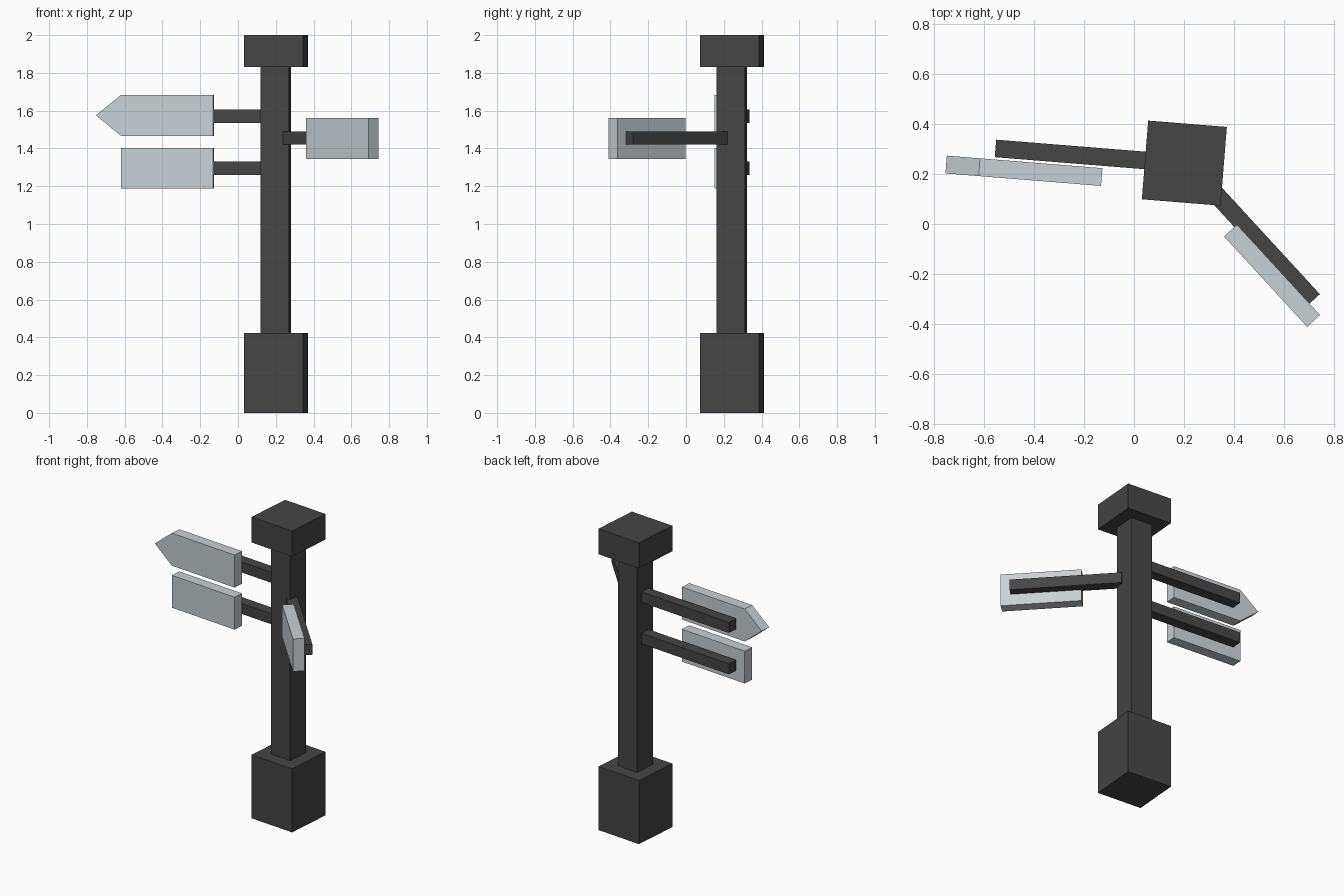
import bpy, bmesh, math
from mathutils import Matrix, Vector

if "Cube" in bpy.data.objects:
    bpy.data.objects.remove(bpy.data.objects["Cube"])


def material(name, rgb):
    m = bpy.data.materials.new(name)
    m.diffuse_color = (*rgb, 1.0)
    m.use_nodes = True
    m.node_tree.nodes["Principled BSDF"].inputs["Base Color"].default_value = m.diffuse_color
    return m


DARK = material("charcoal", (0.06, 0.06, 0.06))
PALE = material("pale_grey", (0.58, 0.64, 0.67))


def plate(name, outline, depth, center, angle, mat):
    """Extrude an (x, z) outline along y, then turn it about z."""
    bm = bmesh.new()
    face = bm.faces.new([bm.verts.new((x, -depth / 2, z)) for x, z in outline])
    ext = bmesh.ops.extrude_face_region(bm, geom=[face])
    verts = [v for v in ext["geom"] if isinstance(v, bmesh.types.BMVert)]
    bmesh.ops.translate(bm, verts=verts, vec=(0, depth, 0))
    bmesh.ops.recalc_face_normals(bm, faces=bm.faces)
    bm.transform(Matrix.Translation(Vector(center)) @ Matrix.Rotation(math.radians(angle), 4, "Z"))
    mesh = bpy.data.meshes.new(name)
    bm.to_mesh(mesh)
    bm.free()
    mesh.materials.append(mat)
    obj = bpy.data.objects.new(name, mesh)
    bpy.context.collection.objects.link(obj)
    return obj


def box(name, length, depth, z0, z1, xy, angle, mat):
    h = (z1 - z0) / 2
    l = length / 2
    return plate(name, [(-l, -h), (l, -h), (l, h), (-l, h)], depth,
                 (xy[0], xy[1], (z0 + z1) / 2), angle, mat)


TURN, RIGHT = -4.6, -47.4
POST = (0.201, 0.243)

# Post with square base and cap
box("base", 0.315, 0.315, 0.0, 0.422, POST, TURN, DARK)
box("post", 0.15, 0.15, 0.42, 1.832, POST, TURN, DARK)
box("cap", 0.315, 0.315, 1.83, 2.0, POST, TURN, DARK)

# Arms
box("upper_left_arm", 0.69, 0.07, 1.535, 1.605, (-0.209, 0.274), TURN, DARK)
box("lower_left_arm", 0.69, 0.07, 1.26, 1.33, (-0.209, 0.274), TURN, DARK)
box("right_arm", 0.68, 0.07, 1.42, 1.49, (0.486, -0.0535), RIGHT, DARK)

# Sign boards: one pointed, two rectangular
plate("pointed_sign",
      [(-0.378, 0), (-0.245, -0.108), (0.245, -0.108), (0.245, 0.108), (-0.245, 0.108)],
      0.071, (-0.373, 0.207, 1.575), TURN, PALE)
box("lower_left_sign", 0.49, 0.071, 1.188, 1.403, (-0.373, 0.207), TURN, PALE)
box("right_sign", 0.49, 0.07, 1.345, 1.561, (0.551, -0.2065), RIGHT, PALE)
